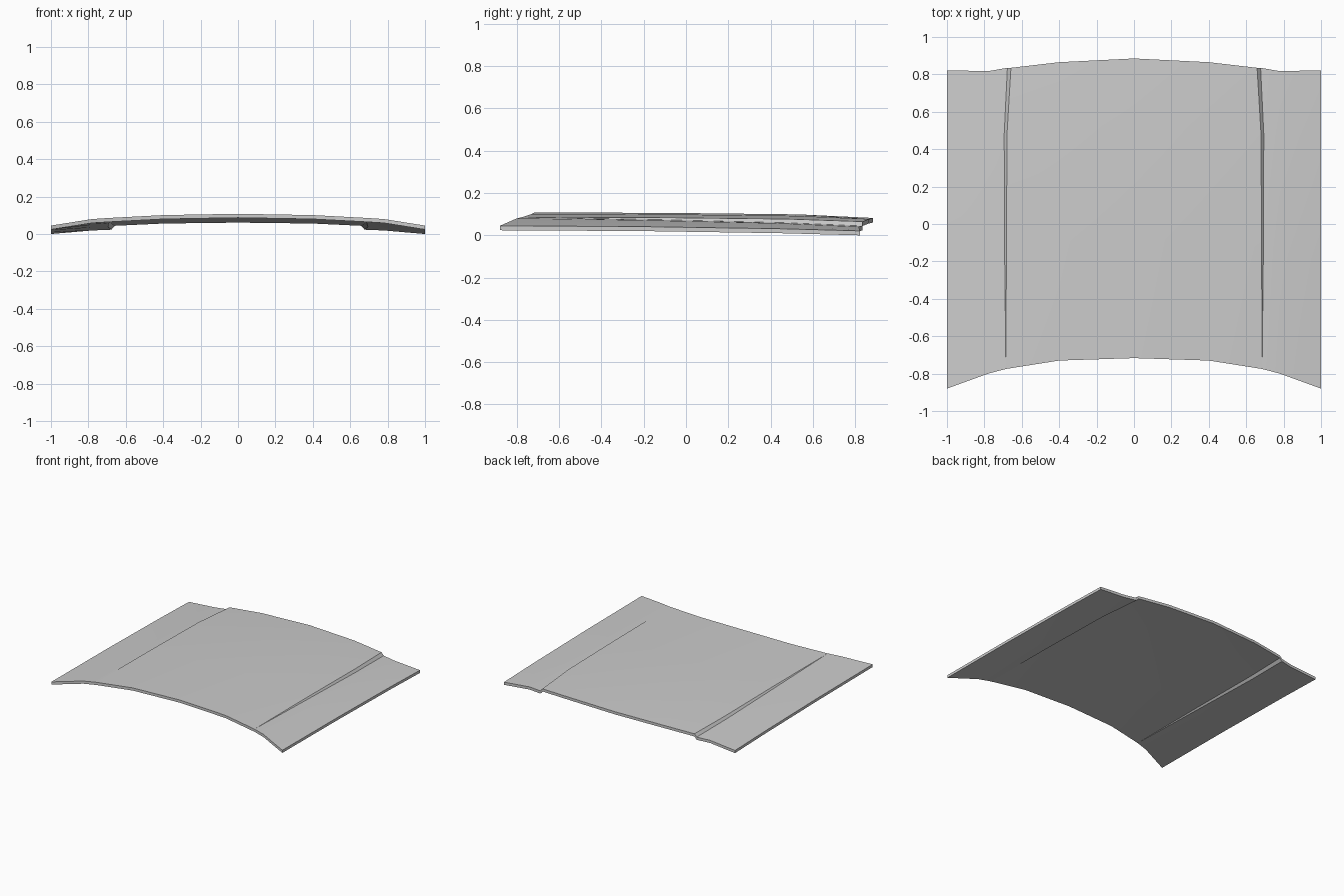
import bpy
import bmesh
import math

cube = bpy.data.objects.get("Cube")
if cube:
    bpy.data.objects.remove(cube, do_unlink=True)

THICKNESS = 0.021
STATIONS = (0, 0.4, 0.78, 1)  # fractions of the length, front to back

# Lengthwise ribs of one half: x at each station, front and back y, top z at each station
RIBS = [
    dict(x=(0, 0, 0, 0), y=(-0.717, 0.885), z=(0.108, 0.106, 0.099, 0.082)),
    dict(x=(0.4, 0.4, 0.4, 0.4), y=(-0.73, 0.865), z=(0.101, 0.099, 0.092, 0.077)),
    # upper and lower lip of the step, meeting at the front
    dict(x=(0.685, 0.682, 0.679, 0.658), y=(-0.775, 0.835), z=(0.086, 0.084, 0.077, 0.065)),
    dict(x=(0.685, 0.692, 0.694, 0.677), y=(-0.775, 0.835), z=(0.086, 0.074, 0.059, 0.044)),
    dict(x=(0.78, 0.78, 0.78, 0.78), y=(-0.8, 0.817), z=(0.08, 0.07, 0.056, 0.04)),
    dict(x=(1, 1, 1, 1), y=(-0.88, 0.822), z=(0.045, 0.041, 0.031, 0.021)),
]


def rib_verts(bm, rib, side):
    front, back = rib["y"]
    return [bm.verts.new((side * x, front + (back - front) * t, z))
            for x, t, z in zip(rib["x"], STATIONS, rib["z"])]


# Panel skin across both halves
bm = bmesh.new()
columns = [rib_verts(bm, r, -1) for r in reversed(RIBS)]
columns += [rib_verts(bm, r, 1) for r in RIBS[1:]]
for a, b in zip(columns, columns[1:]):
    for i in range(len(STATIONS) - 1):
        bm.faces.new((a[i], b[i], b[i + 1], a[i + 1]))
bmesh.ops.remove_doubles(bm, verts=bm.verts[:], dist=0.0005)

# Sheet thickness
skin = bmesh.ops.extrude_face_region(bm, geom=bm.faces[:], use_keep_orig=True)
lower = [g for g in skin["geom"] if isinstance(g, bmesh.types.BMVert)]
bmesh.ops.translate(bm, verts=lower, vec=(0, 0, -THICKNESS))
bmesh.ops.recalc_face_normals(bm, faces=bm.faces[:])

mesh = bpy.data.meshes.new("hood_panel")
bm.to_mesh(mesh)
bm.free()
panel = bpy.data.objects.new("hood_panel", mesh)
bpy.context.collection.objects.link(panel)

# Plain grey finish
grey = bpy.data.materials.new("light_grey")
grey.use_nodes = True
colour = (0.6, 0.6, 0.6, 1)
grey.diffuse_color = colour
grey.node_tree.nodes["Principled BSDF"].inputs["Base Color"].default_value = colour
mesh.materials.append(grey)

bpy.ops.object.select_all(action="DESELECT")
panel.select_set(True)
bpy.context.view_layer.objects.active = panel
bpy.ops.object.shade_smooth_by_angle(angle=math.radians(30))
